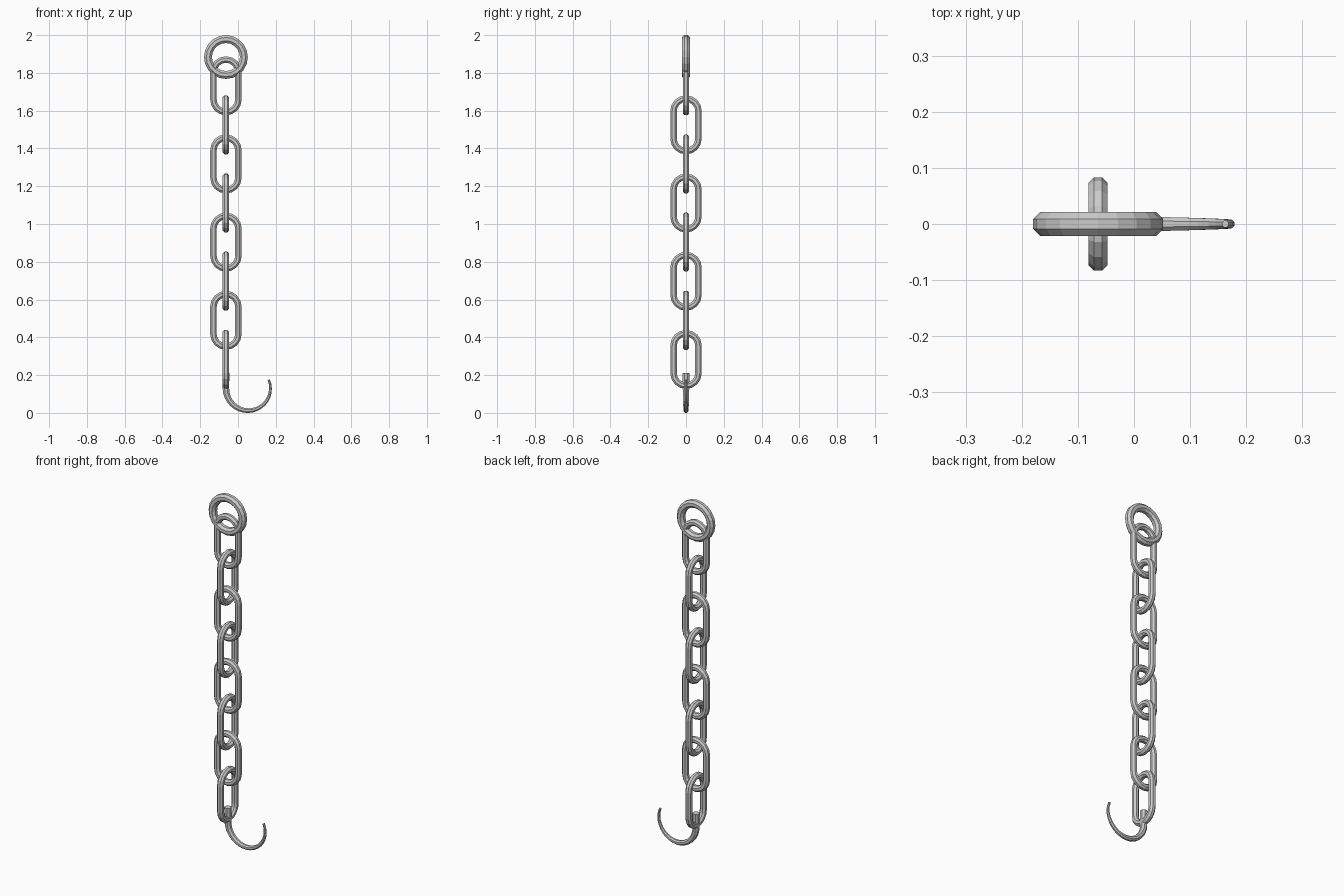
import bpy, bmesh
from math import pi, sin, cos
from mathutils import Vector, Matrix

SIDES = 8
AXIS_X = -0.064      # chain hangs along this vertical line
PITCH = 0.207
LOWEST = 0.283

cube = bpy.data.objects.get("Cube")
if cube:
    bpy.data.objects.remove(cube, do_unlink=True)

steel = bpy.data.materials.new("grey steel")
steel.use_nodes = True
GREY = (0.6, 0.6, 0.6, 1)
steel.diffuse_color = GREY
steel.node_tree.nodes["Principled BSDF"].inputs["Base Color"].default_value = GREY


def sweep(name, path, radii, closed, location=(0, 0, 0), turn=0):
    """Sweep an octagonal section along a path of (x, z) points."""
    pts = [Vector((x, 0, z)) for x, z in path]
    n = len(pts)
    bm = bmesh.new()
    rings = []
    for i, p in enumerate(pts):
        before = pts[i - 1] if closed or i else p
        after = pts[(i + 1) % n] if closed or i < n - 1 else p
        tangent = (after - before).normalized()
        out = tangent.cross(Vector((0, 1, 0)))
        ring = []
        for k in range(SIDES):
            a = 2 * pi * (k + 0.5) / SIDES
            r = radii[i] / cos(pi / SIDES)
            ring.append(bm.verts.new(p + r * (cos(a) * out + sin(a) * Vector((0, 1, 0)))))
        rings.append(ring)
    for i in range(n if closed else n - 1):
        a, b = rings[i], rings[(i + 1) % n]
        for k in range(SIDES):
            m = (k + 1) % SIDES
            bm.faces.new((a[k], a[m], b[m], b[k]))
    if not closed:
        bm.faces.new(rings[0])
        bm.faces.new(rings[-1])
    bmesh.ops.recalc_face_normals(bm, faces=bm.faces)
    bm.transform(Matrix.Rotation(turn, 4, 'Z'))
    mesh = bpy.data.meshes.new(name)
    bm.to_mesh(mesh)
    bm.free()
    mesh.materials.append(steel)
    obj = bpy.data.objects.new(name, mesh)
    obj.location = location
    bpy.context.collection.objects.link(obj)


def arc(cx, cz, r, start, end, steps):
    return [(cx + r * cos(start + (end - start) * i / steps),
             cz + r * sin(start + (end - start) * i / steps)) for i in range(steps + 1)]


# Top ring
ring_path = arc(0, 0, 0.095, 0, 2 * pi, 20)[:-1]
sweep("top_ring", ring_path, [0.021] * len(ring_path), True, (AXIS_X, 0, 1.884))

# Chain links, alternately turned a quarter
link_path = arc(0, 0.073, 0.066, 0, pi, 8) + arc(0, -0.073, 0.066, pi, 2 * pi, 8)
for i in range(8):
    sweep(f"chain_link_{i + 1}", link_path, [0.0172] * len(link_path), True,
          (AXIS_X, 0, LOWEST + i * PITCH), 0 if i % 2 else pi / 2)

# Tapering hook with a straight shank
hook_path = [(AXIS_X, 0.21)] + arc(0.054, 0.13, 0.118, pi, 2 * pi + 0.4, 18)
last = len(hook_path) - 1
hook_radii = [0.018 - 0.012 * i / last for i in range(last + 1)]
sweep("hook", hook_path, hook_radii, False)
